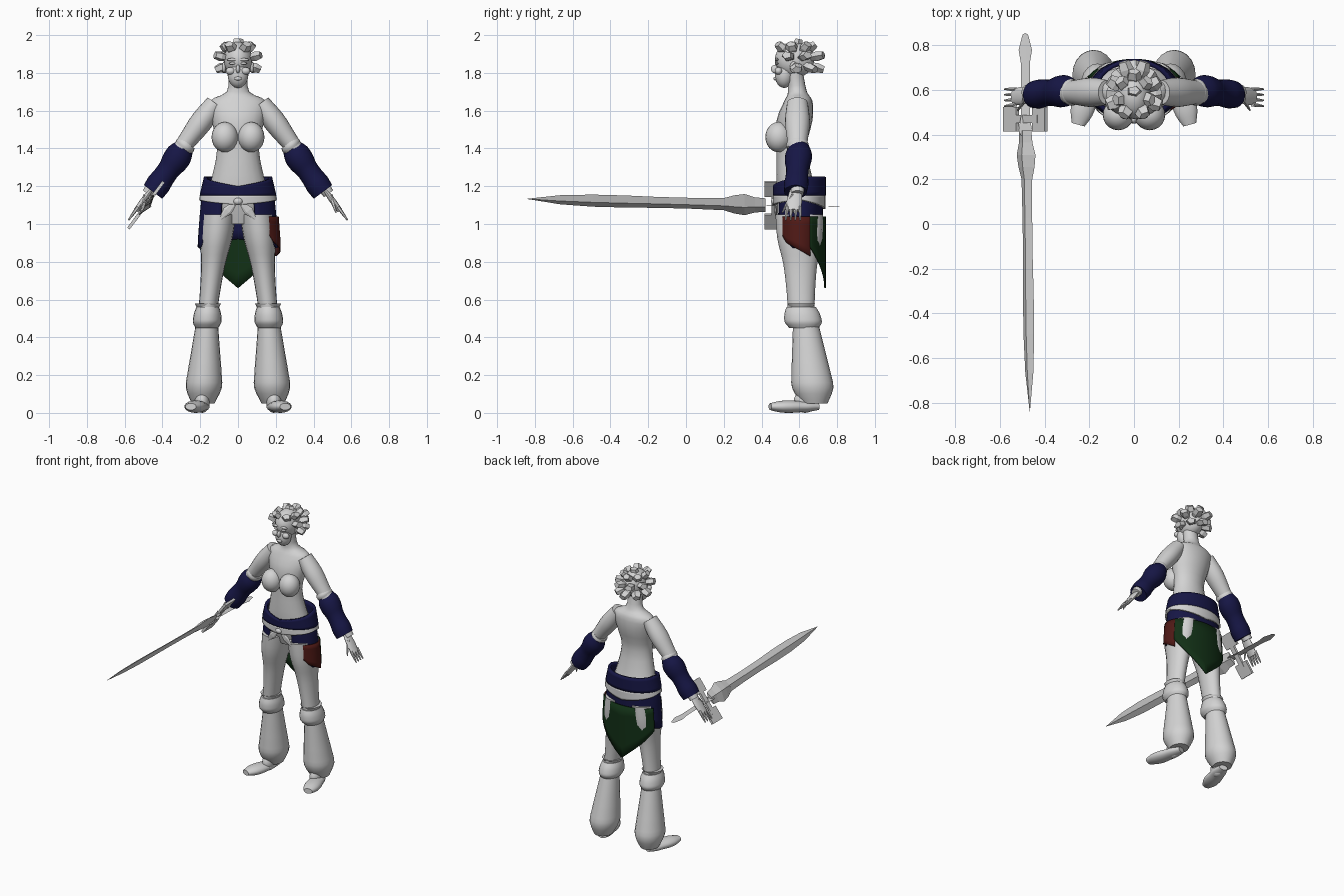
import bpy, bmesh
from math import sin, cos, pi, radians
from mathutils import Vector

if "Cube" in bpy.data.objects:
    bpy.data.objects.remove(bpy.data.objects["Cube"])

X, Y, Z = Vector((1, 0, 0)), Vector((0, 1, 0)), Vector((0, 0, 1))


def material(name, *rgb):
    mat = bpy.data.materials.new(name)
    mat.use_nodes = True
    mat.diffuse_color = (*rgb, 1)
    mat.node_tree.nodes["Principled BSDF"].inputs["Base Color"].default_value = (*rgb, 1)
    return mat


GREY = material("pale_grey", .65, .65, .65)
BLUE = material("navy_blue", .008, .008, .06)
RED = material("dark_red", .08, .01, .008)
GREEN = material("dark_green", .006, .03, .008)


def finish(name, bm, mat, smooth=True, mirror=False, thick=0):
    bmesh.ops.recalc_face_normals(bm, faces=bm.faces[:])
    mesh = bpy.data.meshes.new(name)
    bm.to_mesh(mesh)
    bm.free()
    mesh.materials.append(mat)
    ob = bpy.data.objects.new(name, mesh)
    bpy.context.scene.collection.objects.link(ob)
    if smooth:
        bpy.ops.object.select_all(action='DESELECT')
        ob.select_set(True)
        bpy.context.view_layer.objects.active = ob
        bpy.ops.object.shade_smooth_by_angle(angle=radians(40))
    if thick:
        solid = ob.modifiers.new("thickness", 'SOLIDIFY')
        solid.thickness = thick
        solid.offset = 0
    if mirror:
        ob.modifiers.new("mirror", 'MIRROR')


def spline(rows, steps):
    """Fill smooth in-between rows, component by component."""
    ends = [rows[0], *rows, rows[-1]]
    filled = []
    for quad in zip(ends, ends[1:], ends[2:], ends[3:]):
        for k in range(steps):
            t = k / steps
            filled.append([q + t * ((r - p) / 2 + t * (p - 2.5 * q + 2 * r - s / 2
                           + t * (1.5 * (q - r) + (s - p) / 2))) for p, q, r, s in zip(*quad)])
    return filled + [rows[-1]]


def loft(name, mat, rows, u=X, v=Y, sides=20, steps=3, turn=0, **options):
    """Skin elliptical rings given as x, y, z, radius along u, radius along v."""
    bm = bmesh.new()
    angles = [2 * pi * i / sides + turn for i in range(sides)]
    loops = [[bm.verts.new(Vector((x, y, z)) + u * a * cos(t) + v * b * sin(t)) for t in angles]
             for x, y, z, a, b in spline(rows, steps)]
    for p, q in zip(loops, loops[1:]):
        for i in range(sides):
            bm.faces.new((p[i - 1], p[i], q[i], q[i - 1]))
    bm.faces.new(loops[0])
    bm.faces.new(loops[-1])
    finish(name, bm, mat, **options)


def taper(name, mat, start, end, radii, ratio=1, **options):
    """Straight limb with evenly spaced radii; ratio is depth over width."""
    start, end = Vector(start), Vector(end)
    last = len(radii) - 1
    rows = [(*start.lerp(end, i / last), r, r * ratio) for i, r in enumerate(radii)]
    loft(name, mat, rows, **options)


def blob(name, centre, size, mirror=True):
    bm = bmesh.new()
    bmesh.ops.create_uvsphere(bm, u_segments=20, v_segments=12, radius=1)
    bmesh.ops.scale(bm, vec=size, verts=bm.verts[:])
    bmesh.ops.translate(bm, vec=centre, verts=bm.verts[:])
    finish(name, bm, GREY, mirror=mirror)


def interp(keys, at):
    if at <= keys[0][0]:
        return keys[0][1]
    for (a, p), (b, q) in zip(keys, keys[1:]):
        if at <= b:
            return p + (q - p) * (at - a) / (b - a)
    return keys[-1][1]


HIP_WIDTH = [(.9, .21), (1.1, .195), (1.25, .16)]


def wrap(name, mat, start, end, top, bottom, out=0, thick=.008, steps=32, rows=5):
    """Cloth around the hips; edge heights are keyed by degrees from the front."""
    bm = bmesh.new()
    grid = []
    for i in range(steps + 1):
        turn = start + (end - start) * i / steps
        fold = min(turn, 360 - turn)
        high, low = interp(top, fold), interp(bottom, fold)
        line = []
        for k in range(rows + 1):
            z = high + (low - high) * k / rows
            wide, deep = interp(HIP_WIDTH, z) + out, .12 + out
            line.append(bm.verts.new((wide * sin(radians(turn)), .6 - deep * cos(radians(turn)), z)))
        grid.append(line)
    for p, q in zip(grid, grid[1:]):
        for k in range(rows):
            bm.faces.new((p[k], q[k], q[k + 1], p[k + 1]))
    bmesh.ops.remove_doubles(bm, verts=bm.verts[:], dist=.0001)
    finish(name, bm, mat, thick=thick)


def level(z, wide, front, back):
    return 0, (front + back) / 2, z, wide, (back - front) / 2


# Torso, neck and bust
loft("torso", GREY, [
    level(z=1, wide=.1, front=.53, back=.69), level(z=1.1, wide=.18, front=.5, back=.71),
    level(z=1.2, wide=.15, front=.48, back=.68), level(z=1.4, wide=.11, front=.48, back=.64),
    level(z=1.55, wide=.14, front=.48, back=.67), level(z=1.65, wide=.15, front=.52, back=.67),
    level(z=1.7, wide=.06, front=.54, back=.64), level(z=1.8, wide=.05, front=.53, back=.62)])
blob("bust", (.07, .49, 1.46), (.07, .07, .08))

# Head and face
blob("skull", (0, .575, 1.87), (.076, .105, .095), mirror=False)
blob("jaw", (0, .52, 1.79), (.055, .05, .07), mirror=False)
blob("nose", (0, .47, 1.82), (.012, .02, .022), mirror=False)
blob("lips", (0, .473, 1.77), (.02, .01, .01), mirror=False)
blob("brow_ridges", (.03, .48, 1.87), (.03, .01, .008))
blob("eyes", (.03, .48, 1.85), (.017, .01, .007))
blob("cheekbones", (.04, .49, 1.81), (.025, .02, .02))
blob("ears", (.074, .57, 1.83), (.01, .02, .03))

# Hair: flared prisms fanned out from the scalp
for tilt, fan in ((-25, (0, 45, 85)), (15, (22, 65, 105)), (50, (0, 50, 100, 145)), (82, (0,))):
    for heading in sorted({sign * a for a in fan for sign in (-1, 1)}):
        e, a = radians(tilt), radians(heading)
        way = Vector((.13 * sin(a) * cos(e), .17 * cos(a) * cos(e), .115 * sin(e)))
        tip = Vector((0, .575, 1.865)) + way
        root = tip - way * .7
        side = way.cross(Z).normalized()
        taper("hair_lock", GREY, root, tip, (.015, .025, .035, .027), .75, u=side,
              v=side.cross(way).normalized(), sides=5, steps=1, smooth=False)

# Arms and sleeves
ACROSS = Vector((.8, 0, .6))
ARM = dict(u=ACROSS, v=Y, mirror=True)
taper("arms", GREY, (.12, .59, 1.64), (.48, .59, 1.16), (.05, .06, .05, .04, .04, .03), 1.1, **ARM)
taper("sleeve_rims", GREY, (.27, .59, 1.43), (.29, .59, 1.4), (.05, .055, .05), 1.1, **ARM)
taper("sleeves", BLUE, (.28, .6, 1.41), (.45, .58, 1.17), (.05, .07, .07, .06, .06, .065, .06), **ARM)

# Hands
taper("palms", GREY, (.46, .58, 1.18), (.54, .57, 1.07), (.03, .04, .035), .4,
      u=Y, v=ACROSS, mirror=True)
for i in range(4):
    y = .535 + .023 * i
    taper("fingers", GREY, (.53, y, 1.09), (.58, y * 1.1 - .06, 1.02), (.01, .008, .004),
          sides=6, **ARM)
taper("thumbs", GREY, (.49, .56, 1.15), (.52, .51, 1.06), (.014, .01, .004), sides=6, **ARM)

# Legs
taper("thighs", GREY, (.1, .6, 1.05), (.16, .61, .54), (.09, .085, .065, .055, .05), 1.4, mirror=True)
taper("knee_rims", GREY, (.16, .61, .58), (.16, .61, .56), (.07, .06), 1.1, sides=10, mirror=True)
taper("knee_bands", GREY, (.16, .61, .56), (.165, .625, .45), (.06, .07, .075, .075, .06), 1.3, mirror=True)
taper("shin_wraps", GREY, (.165, .635, .46), (.185, .68, .05), (.06, .07, .08, .09, .095, .06), 1.15, mirror=True)
blob("ankles", (.19, .63, .06), (.04, .06, .06))
taper("feet", GREY, (.18, .7, .033), (.25, .445, .033), (.03, .045, .05, .055, .05, .03), .6,
      u=Vector((.96, .26, 0)), v=Z, mirror=True)

# Hip cloths, belt and sash
wrap("hip_cloth", BLUE, 26, 334, [(0, 1.17)], [(26, 1.04), (70, .87), (180, .92)])
wrap("side_cloth", RED, 32, 116, [(0, 1.04)], [(30, 1), (60, .9), (116, .83)], out=.012)
wrap("back_cloth", GREEN, 114, 246, [(0, 1.04)], [(114, .88), (180, .66)], out=.016)
wrap("belt", BLUE, 0, 360, [(0, 1.2), (90, 1.25)], [(0, 1.15)], out=.01, thick=.02)
wrap("sash", GREY, 0, 360, [(0, 1.15)], [(0, 1.1), (90, 1.13), (180, 1.08)], out=.012, thick=.012)
blob("sash_knot", (0, .47, 1.12), (.025, .02, .02), mirror=False)
taper("sash_tails", GREY, (.01, .47, 1.12), (.1, .48, 1.02), (.01, .025, .005), .3,
      sides=6, steps=1, smooth=False, **ARM)

# Sword: diamond-section blade, square guard ends, grip with pommel
FLAT, THIN = Vector((.6, 0, .8)), Vector((.8, 0, -.6))
BLADE = dict(u=FLAT, v=THIN, sides=4, steps=1, smooth=False)
HUB = Vector((-.487, .42, 1.1))
NECK = Vector((-.48, .2, 1.105))
taper("blade_collar", GREY, HUB, NECK, (.045, .05, .07, .06, .04), .35, **BLADE)
taper("sword_blade", GREY, NECK, (-.467, -.84, 1.133), (.04, .036, .036, .04, .04, .03, .001), .37, **BLADE)
taper("sword_grip", GREY, HUB, (-.487, .84, 1.09), (.03, .02, .02, .02, .02, .02, .03, .015),
      sides=8, steps=1, smooth=False)
GUARD = dict(u=Y, v=THIN, sides=4, steps=1, turn=pi / 4, smooth=False)
MIDDLE = HUB + Y * .05
taper("guard_bar", GREY, MIDDLE - FLAT * .1, MIDDLE + FLAT * .1, (.025, .025), .5, **GUARD)
for sign in (-1, 1):
    taper("guard_end", GREY, MIDDLE + FLAT * .06 * sign, MIDDLE + FLAT * .155 * sign, (.077, .077), .15, **GUARD)
